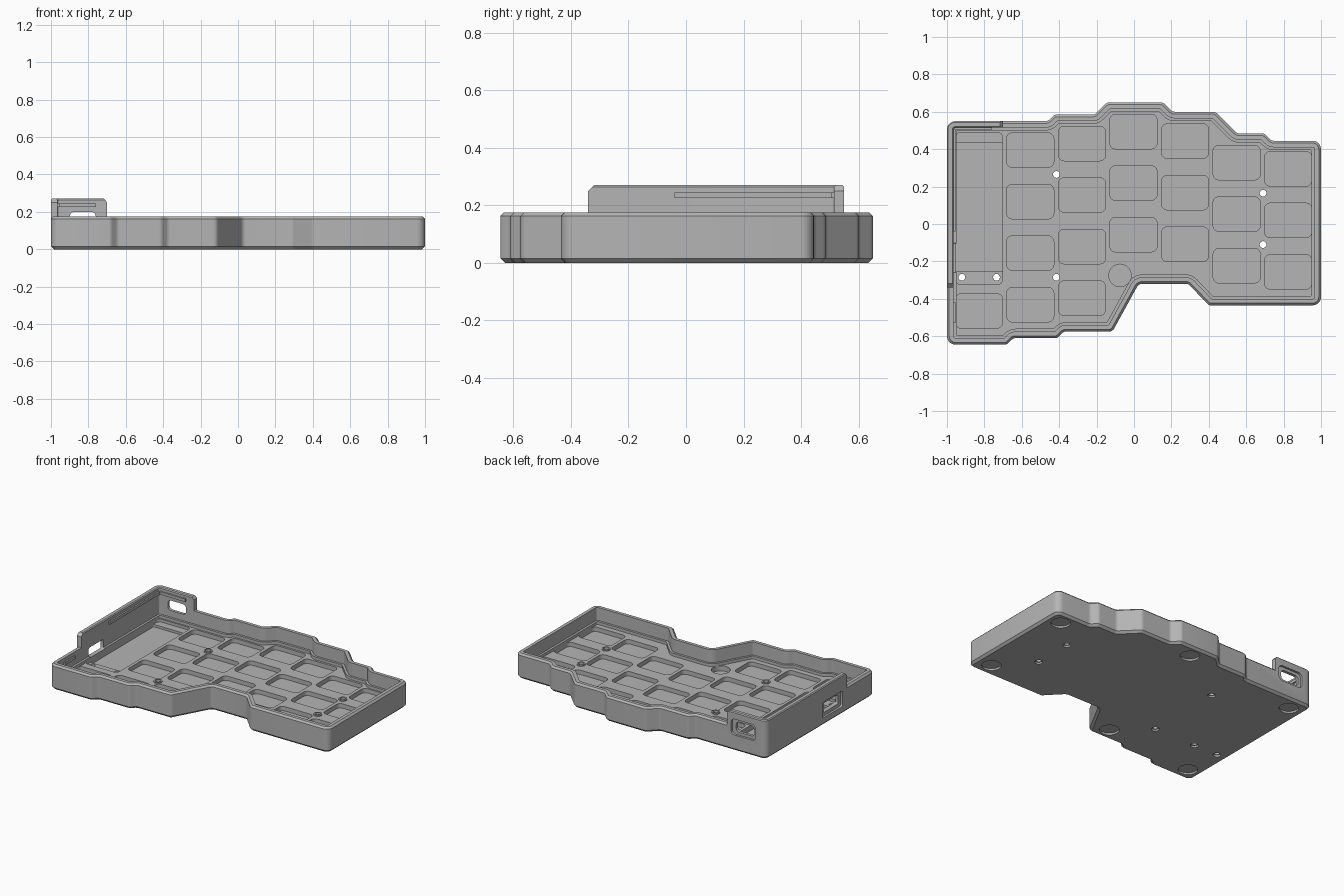
import bpy, bmesh, math
from mathutils import Vector, Matrix

if "Cube" in bpy.data.objects:
    bpy.data.objects.remove(bpy.data.objects["Cube"], do_unlink=True)

grey = bpy.data.materials.new("case_grey")
grey.use_nodes = True
GREY = (0.46, 0.46, 0.46, 1)
grey.diffuse_color = GREY
grey.node_tree.nodes["Principled BSDF"].inputs["Base Color"].default_value = GREY


def rounded(points, radii, inset=0.0, segs=5):
    """Inset a counter-clockwise polygon and round its corners."""
    n = len(points)
    pts = [Vector(p) for p in points]
    dirs = [(pts[(i + 1) % n] - pts[i]).normalized() for i in range(n)]
    out = []
    for i, p in enumerate(pts):
        a, b = dirs[i - 1], dirs[i]
        na, nb = Vector((-a.y, a.x)), Vector((-b.y, b.x))
        q = p + inset * (na + nb) / (1 + na.dot(nb))
        if radii[i] == 0:
            out.append(q)
            continue
        turn = math.atan2(a.cross(b), a.dot(b))
        side = 1 if turn > 0 else -1
        r = max(radii[i] - side * inset, 0.008)
        start = q - a * r * math.tan(abs(turn) / 2)
        centre = start + na * side * r
        for k in range(segs + 1):
            out.append(centre + Matrix.Rotation(turn * k / segs, 2) @ (start - centre))
    return out


def loft(bm, loops, zs, mat=Matrix.Identity(4)):
    """Stack matching loops into a closed solid."""
    rings = [[bm.verts.new(mat @ Vector((p.x, p.y, z))) for p in loop]
             for loop, z in zip(loops, zs)]
    n = len(rings[0])
    for lo, hi in zip(rings, rings[1:]):
        for i in range(n):
            bm.faces.new((lo[i], lo[(i + 1) % n], hi[(i + 1) % n], hi[i]))
    bm.faces.new(rings[0][::-1])
    bm.faces.new(rings[-1])


def block(bm, cx, cy, w, h, r, z0, z1, mat=Matrix.Identity(4)):
    x, y = w / 2, h / 2
    box = [(cx - x, cy - y), (cx + x, cy - y), (cx + x, cy + y), (cx - x, cy + y)]
    loop = rounded(box, [r] * 4)
    loft(bm, [loop, loop], (z0, z1), mat)


def disc(bm, cx, cy, r, z0, z1):
    loop = [Vector((cx + r * math.cos(t), cy + r * math.sin(t)))
            for t in (math.tau * k / 28 for k in range(28))]
    loft(bm, [loop, loop], (z0, z1))


def make(name, bm):
    bmesh.ops.recalc_face_normals(bm, faces=bm.faces)
    me = bpy.data.meshes.new(name)
    bm.to_mesh(me)
    bm.free()
    me.materials.append(grey)
    ob = bpy.data.objects.new(name, me)
    bpy.context.collection.objects.link(ob)
    return ob


def combine(target, bm, operation):
    tool = make("tool", bm)
    tool.hide_render = True
    mod = target.modifiers.new("combine", 'BOOLEAN')
    mod.operation, mod.solver, mod.object = operation, 'EXACT', tool
    bpy.context.view_layer.objects.active = target
    bpy.ops.object.modifier_apply(modifier=mod.name)
    bpy.data.objects.remove(tool, do_unlink=True)


# Tray: stepped outline with chamfered rims, an inner ledge and a floor
OUTLINE = [(-1, -.645), (-.68, -.645), (-.645, -.61), (-.41, -.61), (-.375, -.575),
           (-.115, -.575), (.025, -.32), (.29, -.32), (.4, -.435), (1, -.435),
           (1, .445), (.735, .445), (.695, .485), (.55, .485), (.435, .6),
           (.205, .6), (.155, .65), (-.145, .65), (-.21, .585), (-.425, .585),
           (-.46, .55), (-1, .55)]
SQUARE = {0, 9, 10, 21}
radii = [.045 if i in SQUARE else .03 for i in range(len(OUTLINE))]
FLOOR, RIM = .065, .175
profile = [(.015, 0), (0, .015), (0, RIM - .012), (.012, RIM),
           (.035, RIM), (.035, .085), (.05, .085), (.05, FLOOR)]
bm = bmesh.new()
loft(bm, [rounded(OUTLINE, radii, d) for d, z in profile], [z for d, z in profile])
case = make("case_tray", bm)

# Raised corner wall and screw bosses
SCREWS = [(-.415, .265), (.69, .165), (.69, -.11), (-.415, -.285),
          (-.92, -.285), (-.735, -.285)]
wall = [(-1, -.34), (-.965, -.34), (-.965, .515), (-.7, .515), (-.7, .55), (-1, .55)]
wall_radii = [0, 0, .01, 0, 0, .045]
levels = [(0, .15), (0, .25), (0, .264), (.006, .27)]
bm = bmesh.new()
loft(bm, [rounded(wall, wall_radii, d) for d, z in levels], [z for d, z in levels])
for v in bm.verts:
    if v.co.z > .255:
        if v.co.y < -.3:
            v.co.y += .015
        if v.co.x > -.72:
            v.co.x -= .01
for x, y in SCREWS:
    disc(bm, x, y, .027, .05, FLOOR + .008)
combine(case, bm, 'UNION')

# Key pockets, controller bay, button well, foot recesses and port frames
COLUMNS = [(-.828, -.465, 1), (-.555, .395, 4), (-.278, .43, 4), (-.003, .494, 3),
           (.273, .443, 3), (.549, .328, 3), (.824, .295, 3)]
FEET = [(-.89, .455), (-.9, -.545), (.89, -.335), (.9, .355), (.01, .56), (-.2, -.48)]
ALONG_Y = Matrix(((1, 0, 0, 0), (0, 0, 1, 0), (0, 1, 0, 0), (0, 0, 0, 1)))
ALONG_X = Matrix(((0, 0, 1, 0), (1, 0, 0, 0), (0, 1, 0, 0), (0, 0, 0, 1)))
bm = bmesh.new()
for x, top, count in COLUMNS:
    for k in range(count):
        block(bm, x, top - .2755 * k, .252, .184, .03, .035, .08)
block(bm, -.828, .083, .252, .815, .03, .045, .08)
disc(bm, -.075, -.275, .06, .03, .08)
for x, y in FEET:
    disc(bm, x, y, .062, -.05, .013)
block(bm, -.825, .165, .19, .11, .03, .535, .6, ALONG_Y)
block(bm, -.18, .108, .22, .11, .015, -1.05, -.985, ALONG_X)
combine(case, bm, 'DIFFERENCE')

# Deep bay floor, screw holes and port openings
bm = bmesh.new()
block(bm, -.828, .09, .252, .69, .01, .028, .07)
for x, y in SCREWS:
    disc(bm, x, y, .018, -.05, .12)
block(bm, -.83, .165, .14, .07, .025, .45, .6, ALONG_Y)
block(bm, -.18, .11, .16, .065, .01, -1.05, -.9, ALONG_X)
combine(case, bm, 'DIFFERENCE')

# Screw head counterbores
bm = bmesh.new()
for x, y in SCREWS:
    disc(bm, x, y, .025, -.05, .012)
combine(case, bm, 'DIFFERENCE')

bpy.ops.object.select_all(action='DESELECT')
case.select_set(True)
bpy.context.view_layer.objects.active = case
bpy.ops.object.shade_smooth_by_angle(angle=math.radians(25))

# Snap ribs on the inner walls
for name, cx, cy, w, h, z in (("left_snap_rib", -.961, .2325, .013, .545, .225),
                              ("back_snap_rib", -.86, .511, .2, .012, .225),
                              ("front_snap_rib", -.961, -.475, .013, .11, .13)):
    bm = bmesh.new()
    block(bm, cx, cy, w, h, 0, z, z + .02)
    make(name, bm)
